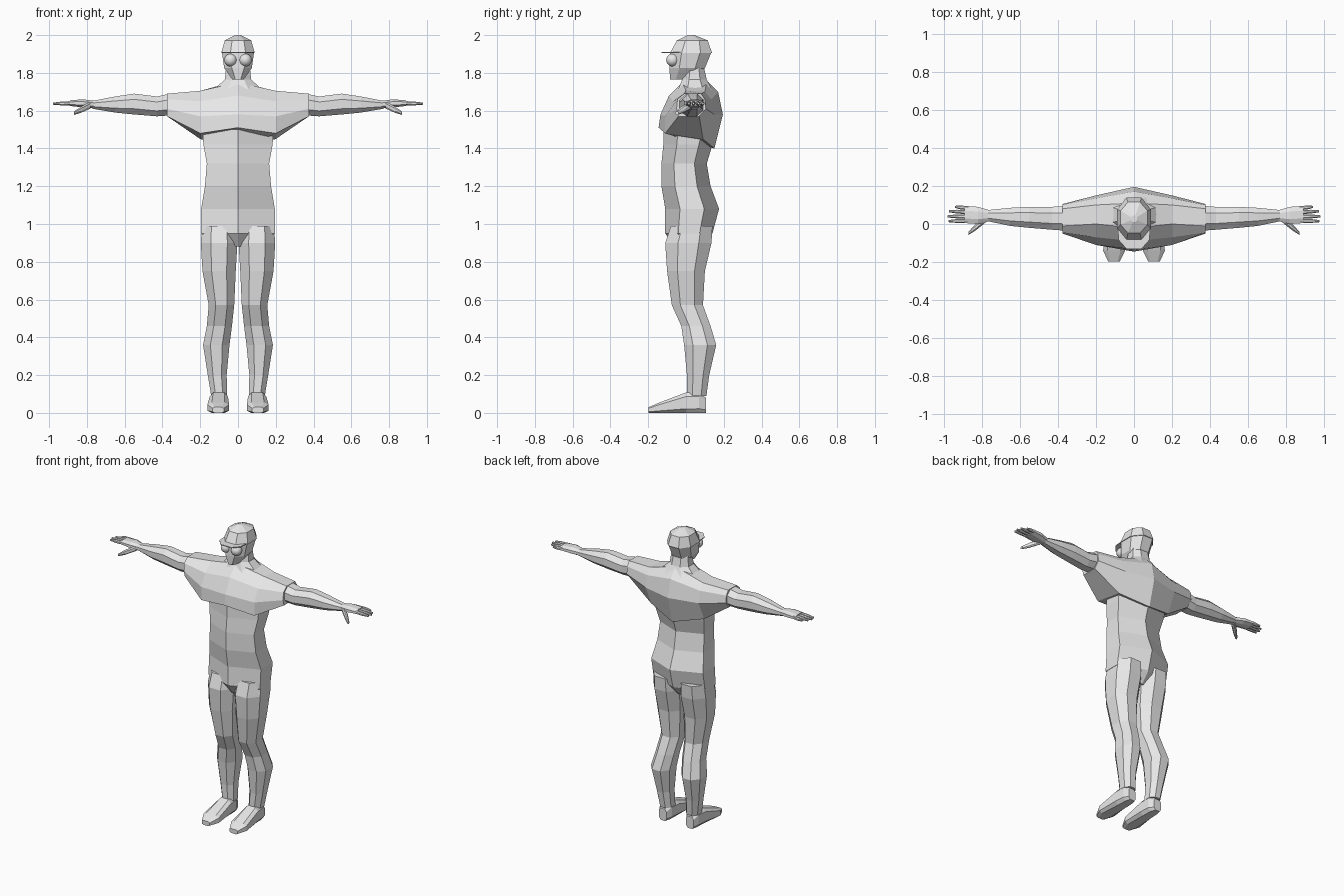
import bpy
import bmesh
from mathutils import Vector

default_cube = bpy.data.objects.get("Cube")
if default_cube:
    bpy.data.objects.remove(default_cube, do_unlink=True)

grey = bpy.data.materials.new("light grey")
grey.use_nodes = True
grey.diffuse_color = (0.8, 0.8, 0.8, 1)
grey.node_tree.nodes["Principled BSDF"].inputs["Base Color"].default_value = grey.diffuse_color


def finish(name, bm):
    """Turn a bmesh into a named object with the body colour."""
    bmesh.ops.recalc_face_normals(bm, faces=bm.faces)
    mesh = bpy.data.meshes.new(name)
    bm.to_mesh(mesh)
    bm.free()
    mesh.materials.append(grey)
    obj = bpy.data.objects.new(name, mesh)
    bpy.context.collection.objects.link(obj)
    return obj


def loft(name, rings, side=1):
    """Skin a list of rings of points, closed at both ends."""
    bm = bmesh.new()
    loops = [[bm.verts.new((x * side, y, z)) for x, y, z in ring] for ring in rings]
    for low, high in zip(loops, loops[1:]):
        count = len(low)
        for i in range(count):
            j = (i + 1) % count
            bm.faces.new((low[i], low[j], high[j], high[i]))
    bm.faces.new(loops[0])
    bm.faces.new(loops[-1])
    return finish(name, bm)


def octagon(a0, a1, b0, b1, k=0.45):
    """Bevelled rectangle between the given bounds."""
    a, b, u, v = (a0 + a1) / 2, (b0 + b1) / 2, (a1 - a0) / 2, (b1 - b0) / 2
    corners = [(-k, -1), (k, -1), (1, -k), (1, k), (k, 1), (-k, 1), (-1, k), (-1, -k)]
    return [(a + u * p, b + v * q) for p, q in corners]


def hexagon(half, front, back, k=0.45):
    """Section with a crease down the middle of the front and back."""
    mid, depth = (front + back) / 2, (back - front) / 2 * k
    return [(0, front), (half, mid - depth), (half, mid + depth),
            (0, back), (-half, mid + depth), (-half, mid - depth)]


def along_x(x, points):
    return [(x, y, z) for y, z in points]


def along_y(y, points):
    return [(x, y, z) for x, z in points]


def along_z(z, points):
    return [(x, y, z) for x, y in points]


# Waist and hips: height, half width, front, back
waist = [(0.88, 0.09, -0.06, 0.08), (0.95, 0.195, -0.11, 0.14), (1.08, 0.195, -0.11, 0.175),
         (1.2, 0.175, -0.13, 0.13), (1.32, 0.165, -0.13, 0.11),
         (1.42, 0.183, -0.12, 0.14), (1.52, 0.19, -0.12, 0.17)]
loft("waist_and_hips", [along_z(z, hexagon(*size)) for z, *size in waist])

# Chest and shoulders: side profiles from the middle to the sleeve edge
middle = [(-0.145, 1.51), (-0.135, 1.58), (-0.09, 1.68), (-0.02, 1.75),
          (0.11, 1.76), (0.17, 1.7), (0.195, 1.58), (0.15, 1.4)]
shoulder = [(-0.11, 1.48), (-0.11, 1.57), (-0.07, 1.65), (0, 1.705),
            (0.1, 1.7), (0.135, 1.66), (0.15, 1.58), (0.09, 1.45)]
sleeve = [(-0.04, 1.57), (-0.05, 1.61), (-0.045, 1.66), (-0.01, 1.69),
          (0.08, 1.69), (0.1, 1.66), (0.105, 1.61), (0.07, 1.57)]
spans = [(-0.375, sleeve), (-0.2, shoulder), (0, middle), (0.2, shoulder), (0.375, sleeve)]
loft("chest", [along_x(x, profile) for x, profile in spans])

# Neck
neck = [(1.69, 0.15, -0.05, 0.15), (1.765, 0.07, -0.02, 0.11), (1.85, 0.06, 0, 0.09)]
loft("neck", [along_z(z, octagon(-w, w, f, b)) for z, w, f, b in neck])

# Head with a pointed chin, and the crown of the cap
head = [(1.765, 0.03, -0.085, 0.03), (1.825, 0.073, -0.087, 0.1), (1.91, 0.085, -0.083, 0.135)]
loft("head", [along_z(z, octagon(-w, w, f, b)) for z, w, f, b in head])
crown = [(1.905, 0.089, -0.085, 0.138), (1.972, 0.07, -0.048, 0.115), (2, 0.015, 0.01, 0.045)]
loft("cap_crown", [along_z(z, octagon(-w, w, f, b)) for z, w, f, b in crown])

# Cap brim
brim = [(-0.085, -0.03), (0.085, -0.03), (0.08, -0.085), (0.04, -0.13), (-0.04, -0.13), (-0.08, -0.085)]
loft("cap_brim", [along_z(z, brim) for z in (1.905, 1.911)])

arm = [(0.36, -0.035, 0.095, 1.575, 1.69), (0.43, -0.03, 0.09, 1.57, 1.675),
       (0.55, -0.02, 0.09, 1.58, 1.69), (0.65, -0.01, 0.085, 1.59, 1.675),
       (0.77, 0.015, 0.073, 1.61, 1.652)]
palm = [(0.76, 0.015, 0.073, 1.612, 1.652), (0.82, 0, 0.09, 1.617, 1.66),
        (0.89, 0.005, 0.095, 1.625, 1.655)]
leg = [(0.99, 0.01, 0.19, -0.08, 0.14), (0.9, 0.003, 0.197, -0.11, 0.135),
       (0.75, 0.012, 0.188, -0.1, 0.1), (0.57, 0.02, 0.155, -0.075, 0.09),
       (0.46, 0.032, 0.165, -0.025, 0.13), (0.36, 0.045, 0.185, -0.01, 0.16),
       (0.2, 0.06, 0.16, 0.005, 0.123), (0.09, 0.057, 0.142, 0.005, 0.108)]
foot = [(0.105, 0.075, 0.13, 0, 0.08), (0.07, 0.057, 0.145, 0, 0.11), (0, 0.053, 0.15, 0, 0.108),
        (-0.14, 0.047, 0.162, 0, 0.055), (-0.198, 0.075, 0.135, 0, 0.03)]
# Finger roots and tips: root y, tip x, tip y
fingers = [(0.017, 0.975, 0.015), (0.04, 0.98, 0.04), (0.062, 0.97, 0.067), (0.083, 0.94, 0.09)]


def digit(name, start, end, thick, side):
    """Tapering finger between two points."""
    rings = []
    for t, scale in ((0, 1), (0.6, 0.9), (1, 0.5)):
        c, r = Vector(start).lerp(Vector(end), t), thick * scale
        rings.append(along_x(c.x, octagon(c.y - r, c.y + r, c.z - r, c.z + r)))
    loft(name, rings, side)


for label, side in (("left", 1), ("right", -1)):
    # Arm and hand
    loft(label + "_arm", [along_x(x, octagon(*size)) for x, *size in arm], side)
    loft(label + "_palm", [along_x(x, octagon(*size)) for x, *size in palm], side)
    for number, (root, tip_x, tip_y) in enumerate(fingers, 1):
        digit(f"{label}_finger_{number}", (0.87, root, 1.64), (tip_x, tip_y, 1.637), 0.011, side)
    digit(label + "_thumb", (0.78, 0.025, 1.63), (0.868, -0.048, 1.587), 0.018, side)

    # Leg and foot
    loft(label + "_leg", [along_z(z, octagon(*size)) for z, *size in leg], side)
    loft(label + "_foot", [along_y(y, octagon(*size, k=0.6)) for y, *size in foot], side)

    # Round eye
    bm = bmesh.new()
    bmesh.ops.create_uvsphere(bm, u_segments=20, v_segments=12, radius=0.034)
    bmesh.ops.translate(bm, verts=bm.verts, vec=(0.039 * side, -0.071, 1.868))
    for face in bm.faces:
        face.smooth = True
    finish(label + "_eye", bm)
